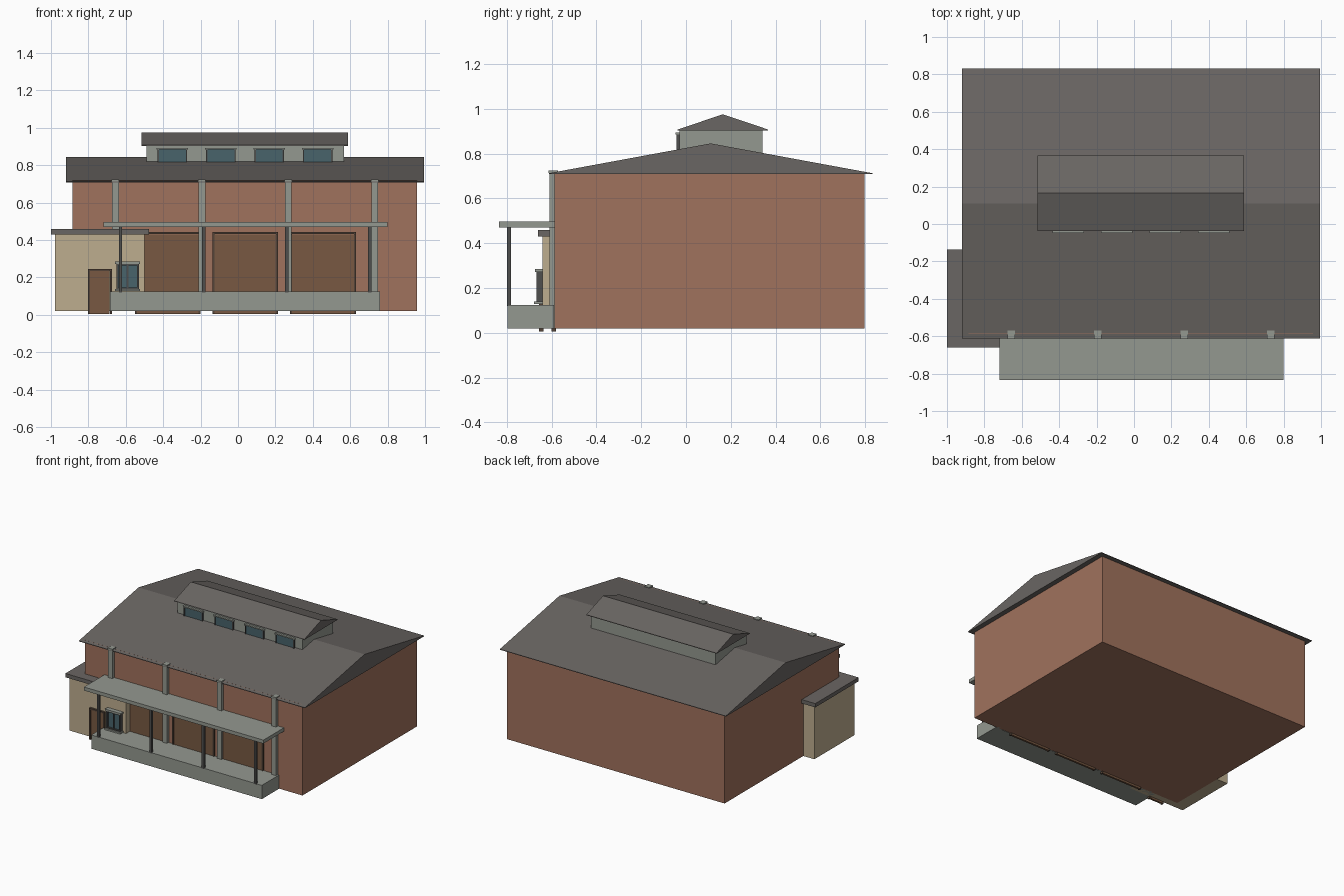
import bpy
import bmesh

if "Cube" in bpy.data.objects:
    bpy.data.objects.remove(bpy.data.objects["Cube"], do_unlink=True)


def srgb(c):
    c /= 255
    return c / 12.92 if c <= 0.04045 else ((c + 0.055) / 1.055) ** 2.4


def material(name, *rgb):
    mat = bpy.data.materials.new(name)
    color = [srgb(c) for c in rgb] + [1]
    mat.diffuse_color = color
    mat.use_nodes = True
    mat.node_tree.nodes["Principled BSDF"].inputs["Base Color"].default_value = color
    return mat


BRICK = material("brick", 160, 114, 93)
ROOF = material("roof_grey", 106, 102, 99)
CONCRETE = material("concrete", 148, 152, 144)
PLASTER = material("tan_plaster", 190, 173, 143)
WOOD = material("brown_wood", 120, 89, 66)
TRIM = material("dark_brown_trim", 84, 68, 56)
METAL = material("dark_metal", 78, 78, 77)
GLASS = material("blue_glass", 72, 99, 107)


def make(name, bm, mat):
    mesh = bpy.data.meshes.new(name)
    bmesh.ops.recalc_face_normals(bm, faces=bm.faces)
    bm.to_mesh(mesh)
    bm.free()
    mesh.materials.append(mat)
    obj = bpy.data.objects.new(name, mesh)
    bpy.context.collection.objects.link(obj)
    return obj


def box(name, mat, x, y, z):
    """Box from (low, high) ranges."""
    bm = bmesh.new()
    bmesh.ops.create_cube(bm, size=1)
    for v in bm.verts:
        for i, (low, high) in enumerate((x, y, z)):
            v.co[i] = high if v.co[i] > 0 else low
    return make(name, bm, mat)


def gable(name, mat, x, y, z, lip):
    """Gable roof with a thin vertical lip at the eaves, ridge along x."""
    mid = sum(y) / 2
    profile = [(y[0], z[0]), (y[1], z[0]), (y[1], z[0] + lip), (mid, z[1]), (y[0], z[0] + lip)]
    bm = bmesh.new()
    face = bm.faces.new([bm.verts.new((x[0], py, pz)) for py, pz in profile])
    out = bmesh.ops.extrude_face_region(bm, geom=[face])
    verts = [g for g in out["geom"] if isinstance(g, bmesh.types.BMVert)]
    bmesh.ops.translate(bm, verts=verts, vec=(x[1] - x[0], 0, 0))
    return make(name, bm, mat)


def frame(name, mat, x, y, z, t, bottom=True):
    """Rectangular surround made of thin bars."""
    box(name + "_left_bar", mat, (x[0], x[0] + t), y, z)
    box(name + "_right_bar", mat, (x[1] - t, x[1]), y, z)
    box(name + "_top_bar", mat, (x[0] + t, x[1] - t), y, (z[1] - t, z[1]))
    if bottom:
        box(name + "_bottom_bar", mat, (x[0] + t, x[1] - t), y, (z[0], z[0] + t))


# Main hall and its roof
box("hall_walls", BRICK, (-0.885, 0.957), (-0.587, 0.797), (0.02, 0.717))
gable("hall_roof", ROOF, (-0.92, 0.995), (-0.612, 0.832), (0.708, 0.845), 0.004)

# Roof lantern with its windows
box("lantern_walls", CONCRETE, (-0.49, 0.567), (-0.03, 0.342), (0.72, 0.906))
gable("lantern_roof", ROOF, (-0.515, 0.588), (-0.037, 0.366), (0.903, 0.975), 0.004)
for i in range(4):
    x = -0.43 + 0.259 * i
    name = f"lantern_window_{i + 1}"
    box(name + "_glass", GLASS, (x + 0.006, x + 0.152), (-0.038, -0.02), (0.80, 0.884))
    frame(name, METAL, (x, x + 0.158), (-0.043, -0.02), (0.80, 0.89), 0.007)
    box(name + "_lintel", CONCRETE, (x - 0.005, x + 0.163), (-0.047, -0.025), (0.884, 0.893))

# Side annex
box("annex_walls", PLASTER, (-0.979, -0.50), (-0.64, -0.155), (0.02, 0.432))
box("annex_roof", ROOF, (-1.0, -0.477), (-0.66, -0.136), (0.43, 0.459))
box("annex_door", WOOD, (-0.79, -0.687), (-0.65, -0.635), (0.005, 0.235))
frame("annex_door_frame", TRIM, (-0.803, -0.674), (-0.656, -0.635), (0.005, 0.246), 0.011, False)

# Annex window
box("annex_window_glass", GLASS, (-0.645, -0.535), (-0.656, -0.63), (0.14, 0.272))
frame("annex_window", METAL, (-0.65, -0.53), (-0.668, -0.63), (0.136, 0.275), 0.011)
box("annex_window_mullion", METAL, (-0.595, -0.585), (-0.664, -0.63), (0.14, 0.27))
box("annex_window_lintel", CONCRETE, (-0.657, -0.523), (-0.673, -0.635), (0.272, 0.284))
box("annex_window_sill", CONCRETE, (-0.657, -0.523), (-0.678, -0.635), (0.128, 0.139))

# Large front doors
for i in range(3):
    x = -0.552 + 0.415 * i
    name = f"hall_door_{i + 1}"
    box(name, WOOD, (x + 0.01, x + 0.342), (-0.595, -0.58), (0.005, 0.43))
    frame(name + "_frame", TRIM, (x, x + 0.352), (-0.6, -0.58), (0.005, 0.443), 0.011, False)

# Wall pilasters with caps
for i in range(4):
    x = -0.655 + 0.462 * i
    box(f"pilaster_{i + 1}", CONCRETE, (x - 0.018, x + 0.018), (-0.61, -0.575), (0.02, 0.715))
    box(f"pilaster_cap_{i + 1}", CONCRETE, (x - 0.02, x + 0.02), (-0.614, -0.57), (0.713, 0.724))

# Porch platform, canopy and posts
box("porch_platform", CONCRETE, (-0.685, 0.76), (-0.797, -0.59), (0.02, 0.125))
box("porch_canopy", CONCRETE, (-0.72, 0.80), (-0.835, -0.587), (0.47, 0.497))
for i in range(4):
    x = -0.628 + 0.444 * i
    box(f"porch_post_{i + 1}", METAL, (x - 0.009, x + 0.009), (-0.798, -0.78), (0.12, 0.475))
